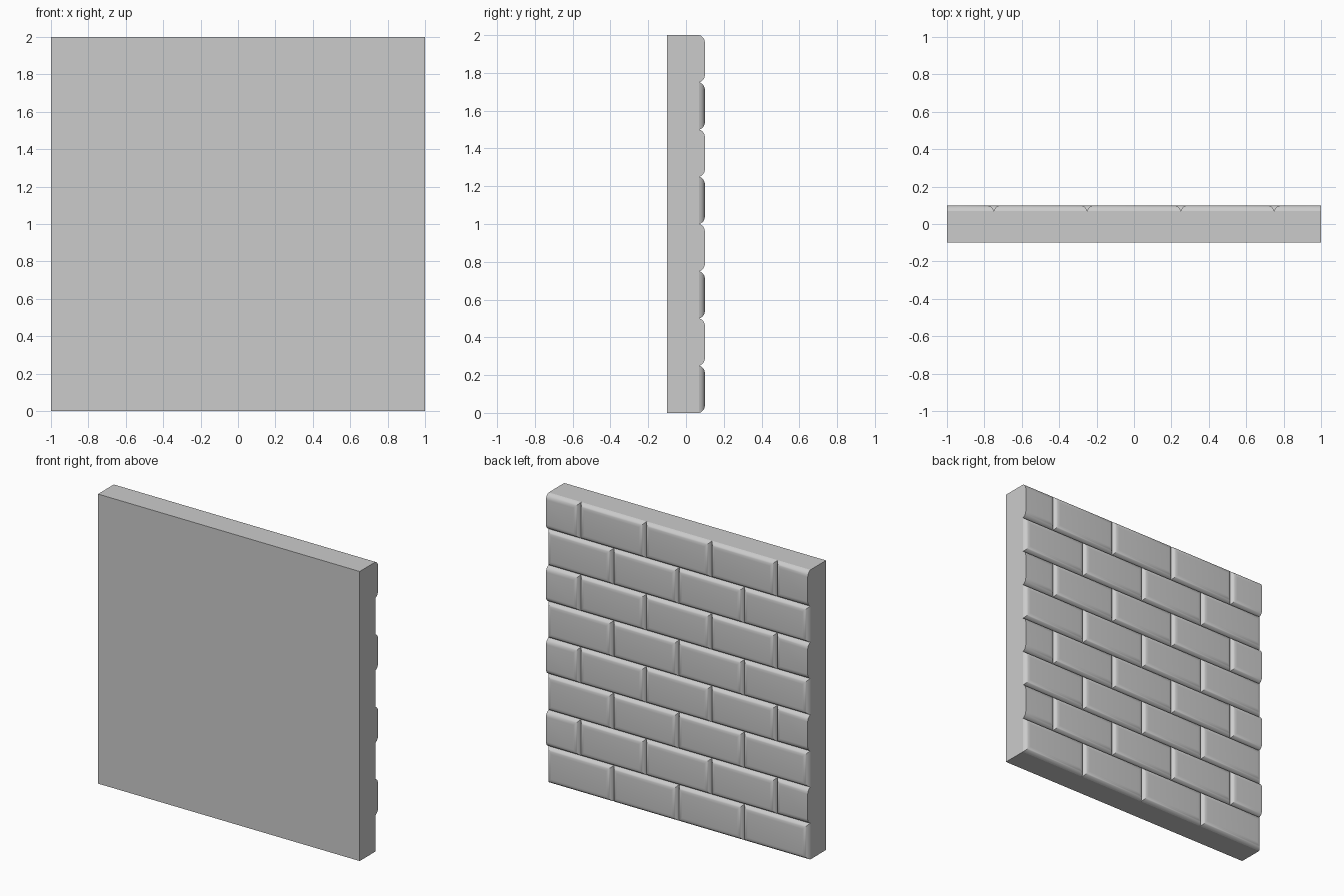
import bpy, bmesh, math

if "Cube" in bpy.data.objects:
    bpy.data.objects.remove(bpy.data.objects["Cube"])

ROWS, ROW_H, BRICK_W = 8, 0.25, 0.5
BACK, JOINT, FACE = -0.1, 0.07, 0.1      # y of plain side, mortar joint, brick face
BEVEL, STEPS = 0.04, 6


def make_object(name, bm):
    bmesh.ops.recalc_face_normals(bm, faces=bm.faces)
    mesh = bpy.data.meshes.new(name)
    bm.to_mesh(mesh)
    bm.free()
    obj = bpy.data.objects.new(name, mesh)
    bpy.context.collection.objects.link(obj)
    return obj


def add_brick(bm, x0, x1, z0, z1):
    """Pillow-edged brick; ends that meet the wall's cut edge mid-brick stay flat."""
    half = x1 - x0 < BRICK_W - 0.01
    left = 0 if half and x0 < -0.99 else 1
    right = 0 if half and x1 > 0.99 else 1
    rings = []
    for i in range(STEPS + 1):
        a = math.radians(15 + 75 * i / STEPS)
        s = math.radians(15)
        inset = BEVEL * (math.cos(s) - math.cos(a)) / math.cos(s)
        y = JOINT + (FACE - JOINT) * (math.sin(a) - math.sin(s)) / (1 - math.sin(s))
        xa, xb = x0 + inset * left, x1 - inset * right
        za, zb = z0 + inset, z1 - inset
        rings.append([bm.verts.new(p) for p in
                      ((xa, y, za), (xb, y, za), (xb, y, zb), (xa, y, zb))])
    for r, q in zip(rings, rings[1:]):
        for k in range(4):
            n = (k + 1) % 4
            bm.faces.new((r[k], r[n], q[n], q[k]))
    bm.faces.new(rings[0])
    bm.faces.new(rings[-1])


# Solid wall slab behind the bricks
bm = bmesh.new()
bmesh.ops.create_cube(bm, size=1)
for v in bm.verts:
    v.co = (v.co.x * 2, (BACK + JOINT) / 2 + v.co.y * (JOINT - BACK), 1 + v.co.z * 2)
make_object("wall_slab", bm)

# Running-bond brick courses, every second one shifted half a brick
bm = bmesh.new()
for row in range(ROWS):
    start = -1 - (BRICK_W / 2 if row % 2 else 0)
    for i in range(5 if row % 2 else 4):
        x = start + i * BRICK_W
        add_brick(bm, max(x, -1), min(x + BRICK_W, 1), row * ROW_H, (row + 1) * ROW_H)
bricks = make_object("brick_courses", bm)

bpy.context.view_layer.objects.active = bricks
bricks.select_set(True)
bpy.ops.object.shade_smooth_by_angle(angle=math.radians(35))
